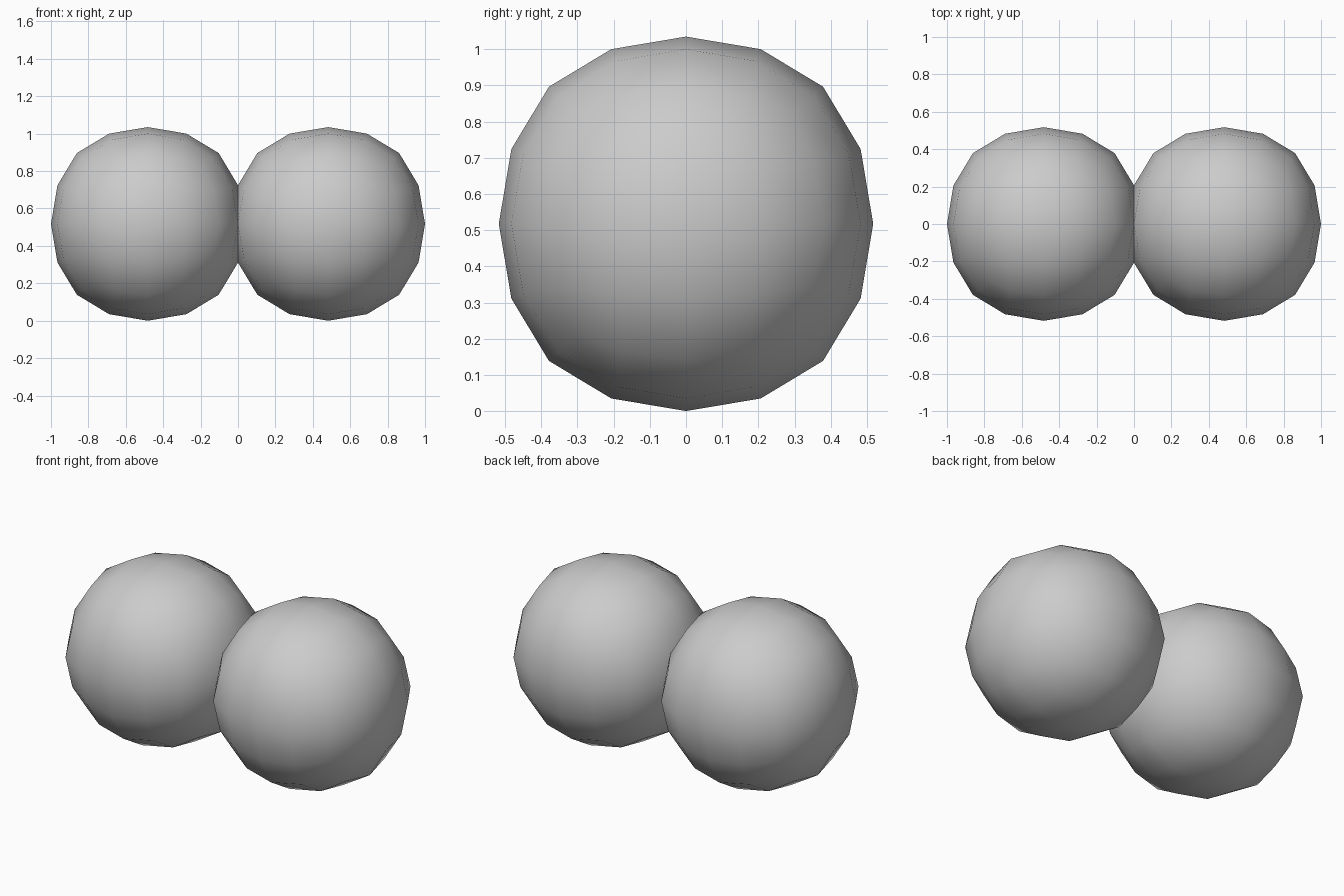
import bpy

if "Cube" in bpy.data.objects:
    bpy.data.objects.remove(bpy.data.objects["Cube"])

# Distance from centre to face pole of a cube (half size 1) after two
# Catmull-Clark steps is about 0.8785
RADIUS = 0.5175
HALF = RADIUS / 0.8785


def ball(name, x):
    # Rounded quad ball: cube smoothed twice
    bpy.ops.mesh.primitive_cube_add(size=2 * HALF, location=(x, 0, RADIUS))
    ob = bpy.context.object
    ob.name = name
    sub = ob.modifiers.new("round", 'SUBSURF')
    sub.levels = sub.render_levels = 2
    sub.use_limit_surface = False
    bpy.ops.object.modifier_apply(modifier=sub.name)
    bpy.ops.object.shade_smooth()
    return ob


# Two balls that just press into each other at the centre
for side, sign in (("left", -1), ("right", 1)):
    ball(side + "_ball", sign * (1 - RADIUS))
